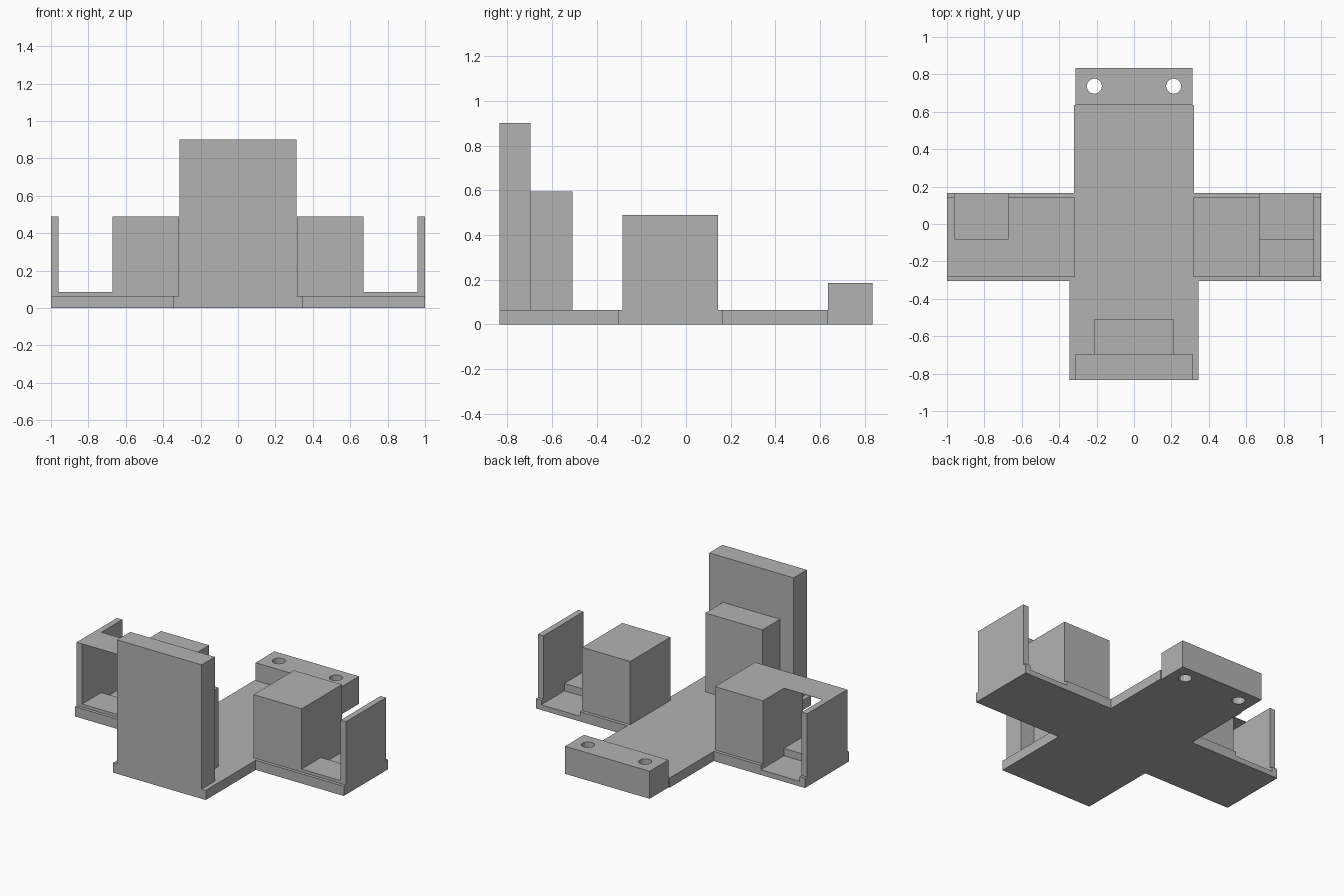
import bpy
import bmesh
from math import pi

cube = bpy.data.objects.get("Cube")
if cube:
    bpy.data.objects.remove(cube, do_unlink=True)

grey = bpy.data.materials.new("plain grey")
grey.use_nodes = True
grey.diffuse_color = (0.45, 0.45, 0.45, 1)
grey.node_tree.nodes["Principled BSDF"].inputs["Base Color"].default_value = grey.diffuse_color


def finish(name, bm):
    bmesh.ops.recalc_face_normals(bm, faces=bm.faces)
    mesh = bpy.data.meshes.new(name)
    bm.to_mesh(mesh)
    bm.free()
    mesh.materials.append(grey)
    obj = bpy.data.objects.new(name, mesh)
    bpy.context.collection.objects.link(obj)
    return obj


def prism(name, outline, z0, z1):
    """Extrude a flat outline from z0 up to z1."""
    bm = bmesh.new()
    face = bm.faces.new([bm.verts.new((x, y, z0)) for x, y in outline])
    top = bmesh.ops.extrude_face_region(bm, geom=[face])["geom"]
    verts = [v for v in top if isinstance(v, bmesh.types.BMVert)]
    bmesh.ops.translate(bm, verts=verts, vec=(0, 0, z1 - z0))
    return finish(name, bm)


def box(name, xs, ys, zs):
    (x0, x1), (y0, y1) = sorted(xs), ys
    return prism(name, [(x0, y0), (x1, y0), (x1, y1), (x0, y1)], *zs)


def cut(obj, cutter):
    """Subtract the cutter, then discard it."""
    mod = obj.modifiers.new("cut", "BOOLEAN")
    mod.operation = "DIFFERENCE"
    mod.solver = "EXACT"
    mod.object = cutter
    bpy.context.view_layer.objects.active = obj
    bpy.ops.object.modifier_apply(modifier=mod.name)
    bpy.data.objects.remove(cutter, do_unlink=True)


BASE_TOP = 0.065
SIDE_TOP = 0.49
FRONT, BACK = -0.835, 0.835

# Cross-shaped base plate
half = [(0.345, FRONT), (0.345, -0.305), (1, -0.305),
        (1, 0.165), (0.322, 0.165), (0.322, 0.635)]
base = prism("base_plate", half + [(-x, y) for x, y in reversed(half)], 0, BASE_TOP)

# Front upright with its backing block
box("front_upright", (-0.314, 0.314), (FRONT, -0.695), (BASE_TOP, 0.9))
box("front_backing_block", (-0.212, 0.212), (-0.695, -0.508), (BASE_TOP, 0.595))

# Rear block with two through holes
rear = box("rear_block", (-0.314, 0.314), (0.635, BACK), (0, 0.185))
for x in (-0.212, 0.212):
    bm = bmesh.new()
    bmesh.ops.create_cone(bm, cap_ends=True, segments=12, radius1=0.041, radius2=0.041, depth=1)
    bmesh.ops.translate(bm, verts=bm.verts, vec=(x, 0.737, 0))
    cut(rear, finish("hole_cutter", bm))

# Side brackets: inner block, outer wall, raised floor and a recess in the base
depth = (-0.284, 0.143)
for side, s in (("left", 1), ("right", -1)):
    gap = (s * 0.672, s * 0.96)
    cut(base, box("recess_cutter", gap, (-0.08, 0.3), (0.035, 0.3)))
    box(side + "_inner_block", (s * 0.315, gap[0]), depth, (BASE_TOP, SIDE_TOP))
    box(side + "_outer_wall", (gap[1], s), depth, (BASE_TOP, SIDE_TOP))
    box(side + "_raised_floor", gap, (depth[0], -0.08), (BASE_TOP, 0.085))

# Thin sheet joining the right block to its wall
box("right_top_sheet", (-0.96, -0.672), (depth[0], -0.08), (SIDE_TOP - 0.002, SIDE_TOP))
